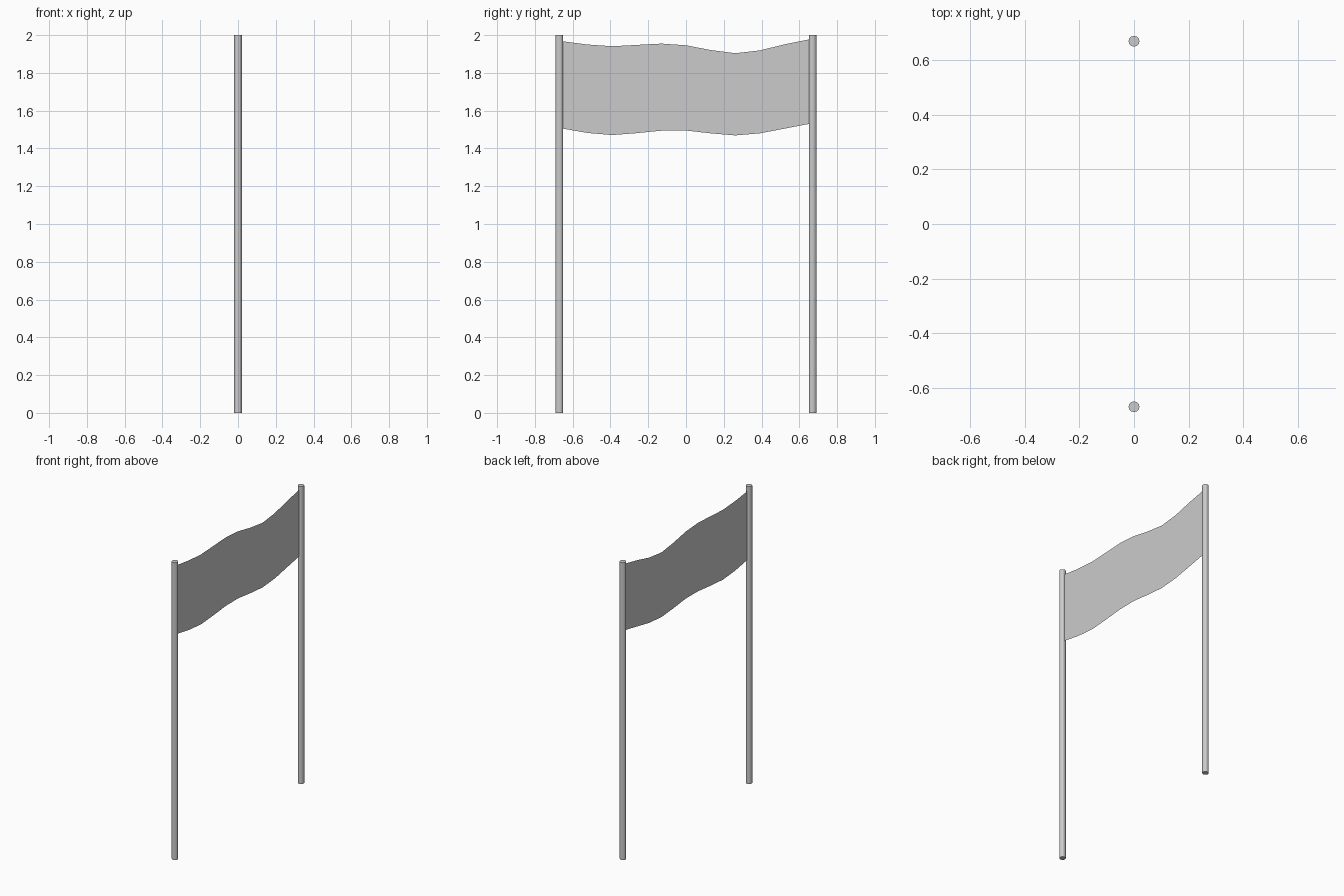
import bpy, bmesh

if "Cube" in bpy.data.objects:
    bpy.data.objects.remove(bpy.data.objects["Cube"])

POLE_Y, POLE_R, HEIGHT = 0.67, 0.02, 2.0


def add_pole(name, y):
    bpy.ops.mesh.primitive_cylinder_add(vertices=12, radius=POLE_R, depth=HEIGHT,
                                        location=(0, y, HEIGHT / 2))
    pole = bpy.context.object
    pole.name = name
    return pole


# Two upright poles
add_pole("left_pole", -POLE_Y)
add_pole("right_pole", POLE_Y)

# Thin cloth banner hanging between the poles, with wavy top and bottom edges
top = [1.967, 1.95, 1.941, 1.948, 1.955, 1.946, 1.921, 1.904, 1.919, 1.951, 1.977]
bottom = [1.505, 1.482, 1.471, 1.481, 1.494, 1.495, 1.48, 1.469, 1.48, 1.505, 1.53]
half = POLE_Y - POLE_R + 0.002
bm = bmesh.new()
columns = []
for i, (t, b) in enumerate(zip(top, bottom)):
    y = -half + 2 * half * i / (len(top) - 1)
    columns.append((bm.verts.new((0, y, b)), bm.verts.new((0, y, t))))
for (b0, t0), (b1, t1) in zip(columns, columns[1:]):
    bm.faces.new((b0, b1, t1, t0))
mesh = bpy.data.meshes.new("banner")
bm.to_mesh(mesh)
bm.free()
banner = bpy.data.objects.new("banner", mesh)
bpy.context.collection.objects.link(banner)
